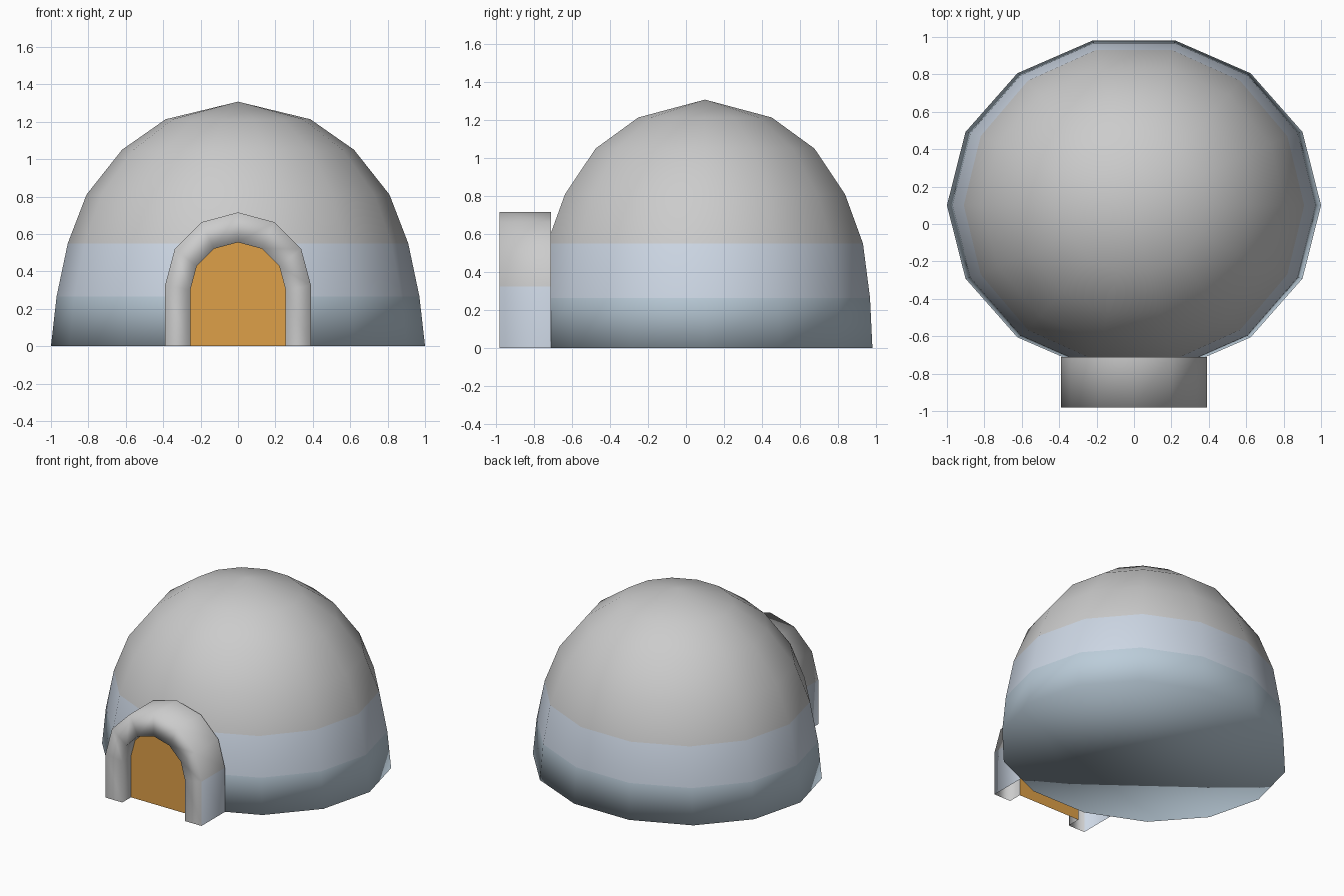
import bpy, bmesh
from math import sin, cos, pi

if "Cube" in bpy.data.objects:
    bpy.data.objects.remove(bpy.data.objects["Cube"])


def material(name, rgb):
    m = bpy.data.materials.new(name)
    m.diffuse_color = (*rgb, 1)
    m.use_nodes = True
    m.node_tree.nodes["Principled BSDF"].inputs["Base Color"].default_value = m.diffuse_color
    return m


white = material("snow_white", (0.8, 0.8, 0.8))
pale = material("ice_pale", (0.61, 0.68, 0.78))
blue = material("ice_blue", (0.5, 0.61, 0.70))
orange = material("warm_orange", (0.73, 0.35, 0.065))


def finish(name, bm, mats, smooth=True):
    me = bpy.data.meshes.new(name)
    for f in bm.faces:
        f.smooth = smooth
    bm.to_mesh(me)
    bm.free()
    for m in mats:
        me.materials.append(m)
    ob = bpy.data.objects.new(name, me)
    bpy.context.collection.objects.link(ob)
    return ob


def bridge(bm, a, b, closed=False):
    n = len(a)
    faces = []
    for i in range(n if closed else n - 1):
        j = (i + 1) % n
        faces.append(bm.faces.new((a[i], a[j], b[j], b[i])))
    return faces


# Dome: 14-sided stacked rings (z, x radius, y radius) with coloured bands
SIDES, CY = 14, 0.1
rings = [(0, 1.0, 0.903), (0.265, 0.97, 0.89), (0.55, 0.91, 0.852),
         (0.81, 0.81, 0.755), (1.05, 0.62, 0.59), (1.213, 0.387, 0.36)]
bm = bmesh.new()
loops = [[bm.verts.new((rx * cos(2 * pi * i / SIDES), CY + ry * sin(2 * pi * i / SIDES), z))
          for i in range(SIDES)] for z, rx, ry in rings]
for k in range(len(loops) - 1):
    for f in bridge(bm, loops[k], loops[k + 1], True):
        f.material_index = (2, 1, 0, 0, 0)[k]
apex = bm.verts.new((0, CY, 1.307))
for i in range(SIDES):
    bm.faces.new((loops[-1][i], loops[-1][(i + 1) % SIDES], apex))
bm.faces.new(loops[0][::-1]).material_index = 2
finish("dome", bm, [white, pale, blue])


def arch(r, spring, y):
    # doorway outline: straight legs and a six-segment round top
    pts = [(r, y, 0)]
    pts += [(r * cos(pi * i / 6), y, spring + r * sin(pi * i / 6)) for i in range(7)]
    return pts + [(-r, y, 0)]


# Entrance tunnel: outer shell, front rim and inner reveal
FRONT, BACK, DOOR = -0.98, -0.71, -0.88
bm = bmesh.new()
back, outer, inner, reveal = [
    [bm.verts.new(p) for p in arch(*a)]
    for a in ((0.39, 0.325, BACK), (0.39, 0.325, FRONT),
              (0.255, 0.3, FRONT), (0.255, 0.3, DOOR))]
shell = bridge(bm, back, outer)
shell[0].material_index = shell[-1].material_index = 1
bridge(bm, outer, inner)
bridge(bm, inner, reveal)
bm.normal_update()
if shell[0].normal.x < 0:
    bmesh.ops.reverse_faces(bm, faces=bm.faces[:])
finish("entrance_tunnel", bm, [white, pale])

# Door panel set back inside the tunnel
bm = bmesh.new()
panel = bm.faces.new([bm.verts.new(p) for p in arch(0.255, 0.3, DOOR)])
bm.normal_update()
if panel.normal.y > 0:
    panel.normal_flip()
finish("door_panel", bm, [orange], smooth=False)
